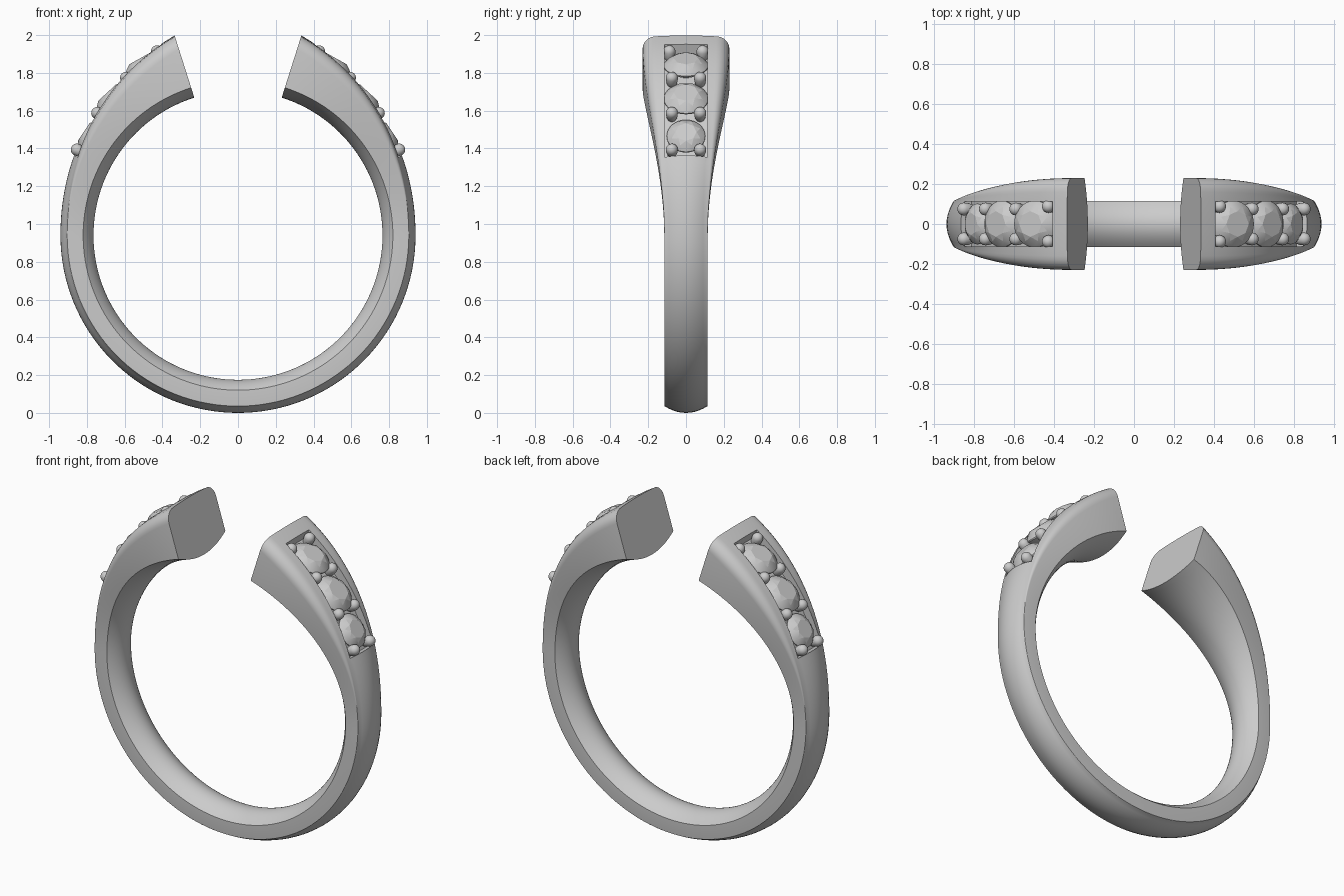
import bpy, bmesh, math
from mathutils import Matrix, Vector

cube = bpy.data.objects.get("Cube")
if cube:
    bpy.data.objects.remove(cube, do_unlink=True)

metal = bpy.data.materials.new("grey metal")
metal.use_nodes = True
GREY = (0.6, 0.6, 0.6, 1)
metal.diffuse_color = GREY
metal.node_tree.nodes["Principled BSDF"].inputs["Base Color"].default_value = GREY

CENTRE = Vector((0, 0, 0.94))
END = 17.6  # half opening of the ring, degrees from the top


def rise(a):
    """0 on the plain shank, 1 at the open ends."""
    return min(1, max(0, (90 - abs(a)) / (90 - END)))


def outer(a):
    return 0.94 + 0.17 * rise(a) ** 1.85


def ease(t):
    return t * t * (3 - 2 * t)


def frame(a, r):
    """Local z points outwards at angle a from the top."""
    return Matrix.Translation(CENTRE) @ Matrix.Rotation(math.radians(a), 4, 'Y') @ Matrix.Translation((0, 0, r))


def finish(bm, name, angle=30):
    bmesh.ops.recalc_face_normals(bm, faces=bm.faces[:])
    mesh = bpy.data.meshes.new(name)
    bm.to_mesh(mesh)
    bm.free()
    mesh.materials.append(metal)
    ob = bpy.data.objects.new(name, mesh)
    bpy.context.collection.objects.link(ob)
    smooth(ob, angle)
    return ob


def smooth(ob, angle):
    bpy.ops.object.select_all(action='DESELECT')
    ob.select_set(True)
    bpy.context.view_layer.objects.active = ob
    bpy.ops.object.shade_smooth_by_angle(angle=math.radians(angle))


def loft(name, angles, section):
    """Sweep a closed (y, radius) section around the ring."""
    bm = bmesh.new()
    rings = [[bm.verts.new(frame(a, r) @ Vector((0, y, 0))) for y, r in section(a)] for a in angles]
    n = len(rings[0])
    for p, q in zip(rings, rings[1:]):
        for i in range(n):
            j = (i + 1) % n
            bm.faces.new((p[i], p[j], q[j], q[i]))
    bm.faces.new(rings[0])
    bm.faces.new(rings[-1])
    return finish(bm, name)


def band_section(a):
    t = ease(rise(a))
    w = 0.115 + 0.115 * t
    c = 0.002 + 0.068 * t          # corner rounding grows to the ends
    drop = 0.035 - 0.03 * t        # crown of the outside
    top, inner = outer(a), 0.765
    half = []
    for i in range(6):
        k = i / 5
        half.append(((w - c) * k, top - drop * k * k))
    for i in range(1, 7):
        b = math.pi / 12 * i
        half.append((w - c + c * math.sin(b), top - drop - c + c * math.cos(b)))
    for i in range(8, -1, -1):
        k = i / 8
        half.append((w * k, inner + 0.055 * k * k))
    return half + [(-y, r) for y, r in half[-2:0:-1]]


# Open band
STEPS = 120
band = loft("ring_band", [END + (360 - 2 * END) * i / STEPS if i <= STEPS / 2
                          else END + (360 - 2 * END) * i / STEPS - 360
                          for i in range(STEPS + 1)], band_section)


# Recessed stone channels cut into both shoulders
def channel_section(a):
    lo, hi = outer(a) - 0.06, outer(a) + 0.08
    return [(-0.113, lo), (0.113, lo), (0.113, hi), (-0.113, hi)]


for side in (1, -1):
    cutter = loft("channel_cutter", [side * (22 + 42 * i / 16) for i in range(17)], channel_section)
    cutter.hide_render = True
    mod = band.modifiers.new("channel", 'BOOLEAN')
    mod.operation = 'DIFFERENCE'
    mod.solver = 'EXACT'
    mod.object = cutter
    bpy.context.view_layer.objects.active = band
    bpy.ops.object.modifier_apply(modifier=mod.name)
    bpy.data.objects.remove(cutter, do_unlink=True)
smooth(band, 30)


# Brilliant-cut stone: hull of table, crown, girdle and point
def stone(name, a, radius):
    bm = bmesh.new()
    for count, r, h, turn in ((8, 0.55, 0.36, 0), (8, 0.8, 0.23, 0.5), (32, 1, 0, 0), (32, 1, -0.06, 0), (1, 0, -0.7, 0)):
        for i in range(count):
            b = 2 * math.pi * (i + turn) / count
            bm.verts.new(Vector((r * math.cos(b), r * math.sin(b), h)) * radius)
    bmesh.ops.convex_hull(bm, input=bm.verts[:])
    bmesh.ops.dissolve_limit(bm, angle_limit=0.02, verts=bm.verts[:], edges=bm.edges[:])
    bm.transform(frame(a, outer(a) - 0.035))
    finish(bm, name, 12)


# Round-headed prong
def prong(name, a, y, lift):
    bm = bmesh.new()
    bmesh.ops.create_uvsphere(bm, u_segments=20, v_segments=12, radius=0.032)
    for v in bm.verts:
        if v.co.z < -0.001:
            v.co.z = v.co.z * 2
    bm.transform(frame(a, outer(a) + lift) @ Matrix.Translation((0, y, 0)))
    finish(bm, name, 40)


for side, label in ((1, "left"), (-1, "right")):
    for i, (a, radius) in enumerate(((29, 0.117), (42.5, 0.117), (56.2, 0.102))):
        stone(f"{label}_stone_{i + 1}", side * a, radius)
    for i, (a, y, lift) in enumerate(((23.8, 0.088, -0.02), (35.4, 0.075, -0.018),
                                      (49, 0.075, -0.012), (62, 0.075, -0.003))):
        for s in (1, -1):
            prong(f"{label}_prong_{i + 1}_{'back' if s > 0 else 'front'}", side * a, s * y, lift)
